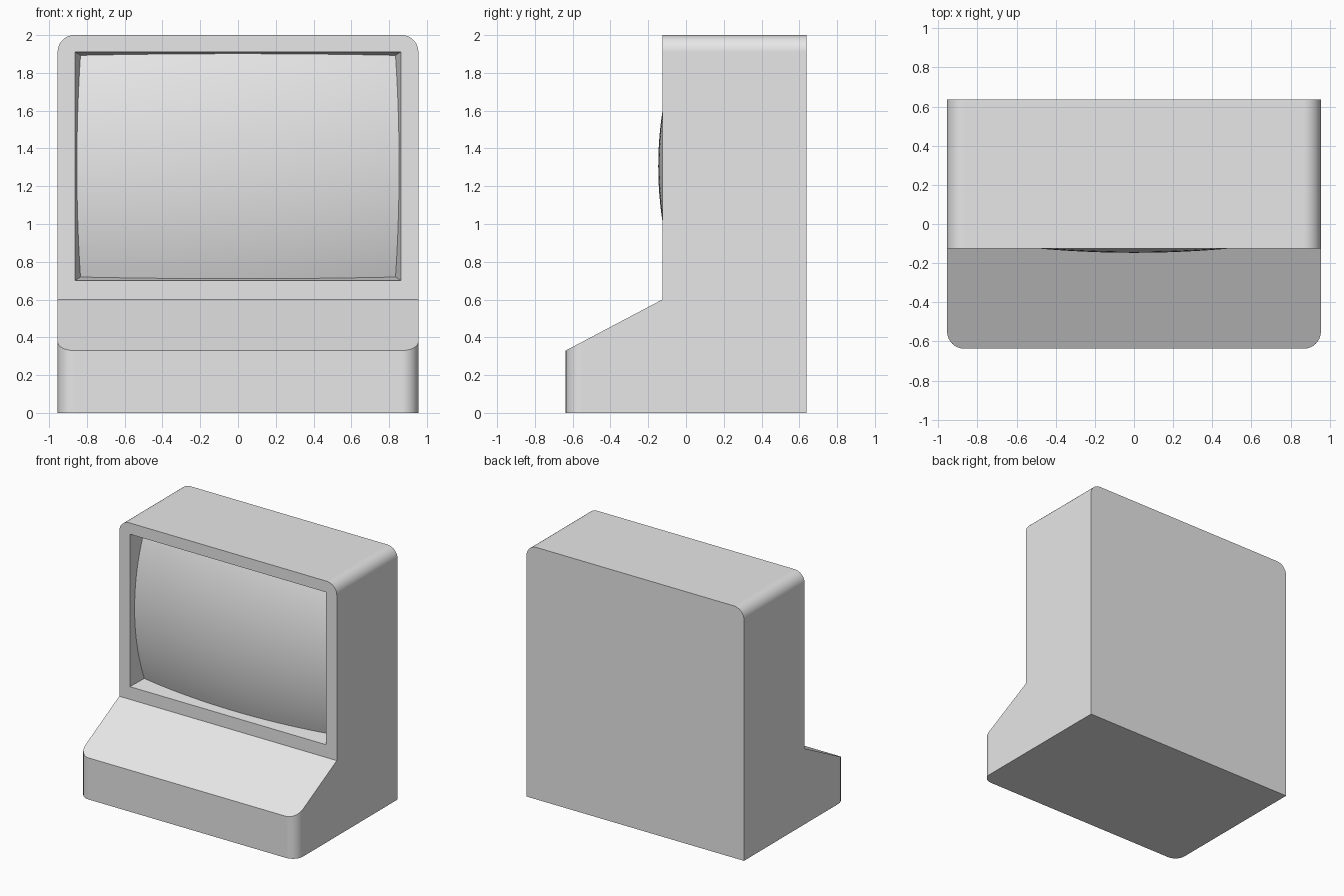
import bpy, bmesh, math

cube = bpy.data.objects.get("Cube")
if cube:
    bpy.data.objects.remove(cube, do_unlink=True)

HALF_W = 0.955                 # half width of the cabinet
FRONT = -0.125                 # y of the upper front panel
MID_Z, REC_X, REC_Z = 1.306, 0.862, 0.605   # recess centre and half sizes
TAPER_X, TAPER_Z = 0.2, 0.13   # how fast the recess narrows with depth

grey = bpy.data.materials.new("light_grey")
grey.use_nodes = True
colour = (0.8, 0.8, 0.8, 1)
grey.diffuse_color = colour
grey.node_tree.nodes["Principled BSDF"].inputs["Base Color"].default_value = colour


def make_object(name, bm):
    bmesh.ops.recalc_face_normals(bm, faces=bm.faces)
    mesh = bpy.data.meshes.new(name)
    bm.to_mesh(mesh)
    bm.free()
    mesh.materials.append(grey)
    obj = bpy.data.objects.new(name, mesh)
    bpy.context.collection.objects.link(obj)
    return obj


def activate(obj):
    bpy.ops.object.select_all(action='DESELECT')
    obj.select_set(True)
    bpy.context.view_layer.objects.active = obj


def recess_point(u, v, y):
    """Point in the tapered recess; u and v run from -1 to 1."""
    depth = y - FRONT
    return (u * (REC_X - TAPER_X * depth), y, MID_Z + v * (REC_Z - TAPER_Z * depth))


# Cabinet: side profile (y, z) extruded across the width
profile = [(-0.637, 0), (0.637, 0), (0.637, 2), (FRONT, 2), (FRONT, 0.6), (-0.637, 0.33)]
bm = bmesh.new()
side = bm.faces.new([bm.verts.new((-HALF_W, y, z)) for y, z in profile])
extruded = bmesh.ops.extrude_face_region(bm, geom=[side])["geom"]
bmesh.ops.translate(bm, vec=(2 * HALF_W, 0, 0),
                    verts=[g for g in extruded if isinstance(g, bmesh.types.BMVert)])
bmesh.ops.recalc_face_normals(bm, faces=bm.faces)


def is_rounded(edge):
    a, b = (v.co for v in edge.verts)
    if abs(a.x - b.x) > 0.01:
        return False
    top = min(a.z, b.z) > 1.99
    keyboard_front = max(a.y, b.y) < -0.6
    return top or keyboard_front


bmesh.ops.bevel(bm, geom=[e for e in bm.edges if is_rounded(e)], offset=0.088,
                segments=8, profile=0.5, affect='EDGES')
cabinet = make_object("cabinet", bm)

# Tapered screen recess cut into the front panel
bm = bmesh.new()
rings = [[bm.verts.new(recess_point(u, v, y))
          for u, v in ((-1, -1), (1, -1), (1, 1), (-1, 1))] for y in (-0.3, 0.12)]
for ring in rings:
    bm.faces.new(ring)
for i in range(4):
    j = (i + 1) % 4
    bm.faces.new((rings[0][i], rings[0][j], rings[1][j], rings[1][i]))
cutter = make_object("recess_cutter", bm)
cutter.hide_render = True

activate(cabinet)
cut = cabinet.modifiers.new("recess", 'BOOLEAN')
cut.operation, cut.solver, cut.object = 'DIFFERENCE', 'EXACT', cutter
bpy.ops.object.modifier_apply(modifier=cut.name)
bpy.data.objects.remove(cutter, do_unlink=True)
bpy.ops.object.shade_smooth_by_angle(angle=math.radians(30))
weighted = cabinet.modifiers.new("weighted_normals", 'WEIGHTED_NORMAL')
weighted.keep_sharp = True

# Bulging screen, fitted to the recess walls
NX, NZ = 32, 24
bm = bmesh.new()
grid = []
for j in range(NZ + 1):
    row = []
    for i in range(NX + 1):
        u, v = 2 * i / NX - 1, 2 * j / NZ - 1
        y = -0.147 + 0.068 * u * u + 0.095 * v * v
        row.append(bm.verts.new(recess_point(u, v, y)))
    grid.append(row)
for low, high in zip(grid, grid[1:]):
    for i in range(NX):
        bm.faces.new((low[i], low[i + 1], high[i + 1], high[i]))
screen = make_object("screen", bm)
# The glass must face the front
if screen.data.polygons[0].normal.y > 0:
    screen.data.flip_normals()
activate(screen)
bpy.ops.object.shade_smooth_by_angle(angle=math.radians(30))
